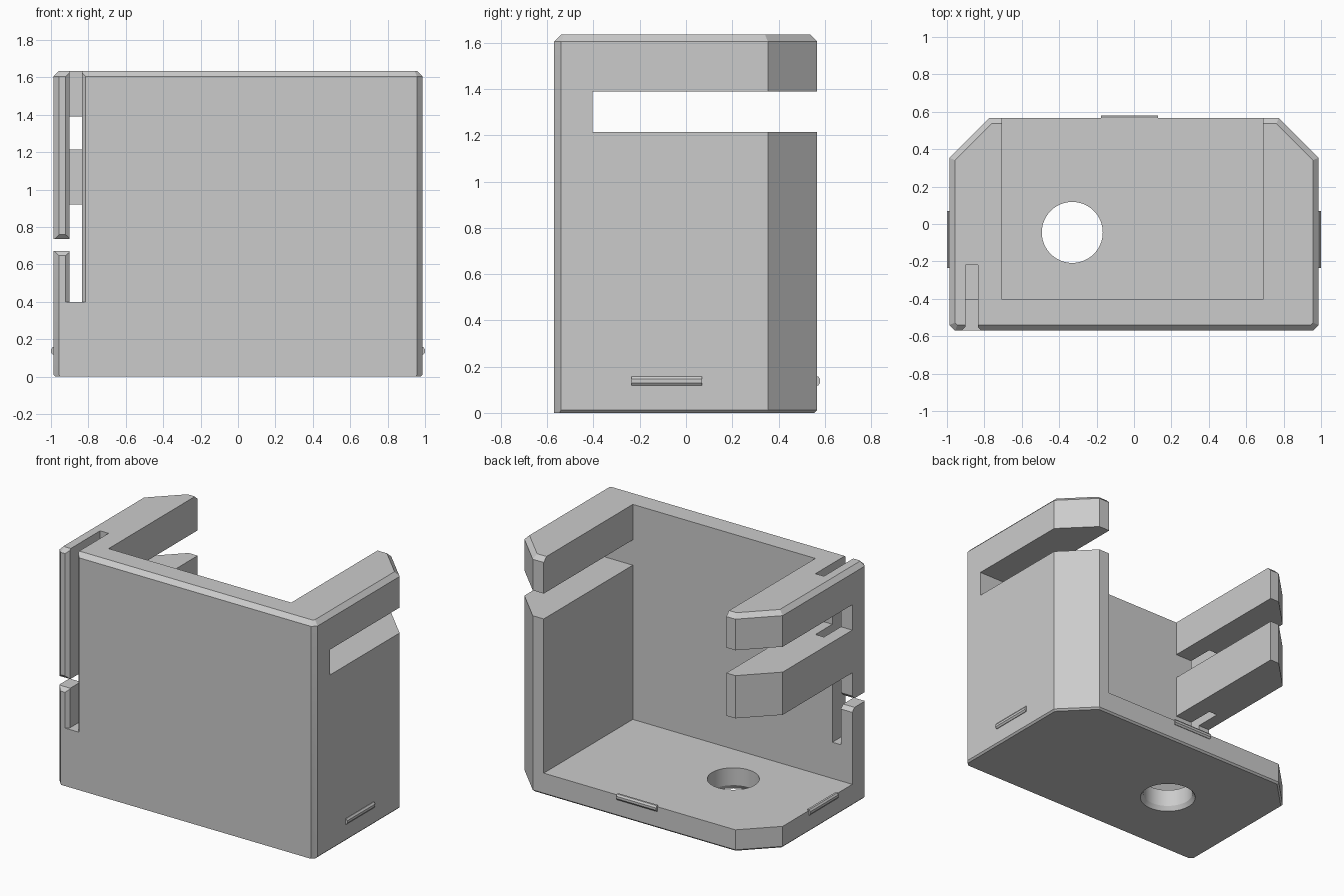
import bpy
import bmesh
import math
from mathutils import Vector

cube = bpy.data.objects.get("Cube")
if cube:
    bpy.data.objects.remove(cube, do_unlink=True)

grey = bpy.data.materials.new("plain grey")
grey.use_nodes = True
colour = (0.6, 0.6, 0.6, 1)
grey.diffuse_color = colour
grey.node_tree.nodes["Principled BSDF"].inputs["Base Color"].default_value = colour

HALF_W, FRONT, BACK, TOP = 0.987, -0.57, 0.567, 1.635
INNER_Y, FLOOR = -0.405, 0.15


def loft(name, rings):
    """Closed solid from a stack of rings with equal point counts."""
    bm = bmesh.new()
    loops = [[bm.verts.new(p) for p in ring] for ring in rings]
    n = len(loops[0])
    for a, b in zip(loops, loops[1:]):
        for i in range(n):
            j = (i + 1) % n
            bm.faces.new((a[i], a[j], b[j], b[i]))
    bm.faces.new(loops[0][::-1])
    bm.faces.new(loops[-1])
    bmesh.ops.recalc_face_normals(bm, faces=bm.faces)
    mesh = bpy.data.meshes.new(name)
    bm.to_mesh(mesh)
    bm.free()
    mesh.materials.append(grey)
    obj = bpy.data.objects.new(name, mesh)
    bpy.context.collection.objects.link(obj)
    return obj


def prism(name, profile, axis, lo, hi):
    """Extrude a 2D profile along x (0) or z (2)."""
    def place(p, h):
        return (h, p[0], p[1]) if axis == 0 else (p[0], p[1], h)
    return loft(name, [[place(p, h) for p in profile] for h in (lo, hi)])


def box(name, x, y, z):
    return prism(name, [(x[0], y[0]), (x[1], y[0]), (x[1], y[1]), (x[0], y[1])], 2, *z)


def outline(inset, front_inset, z):
    """Body plan: small front chamfers, large back chamfers."""
    w, b, f = HALF_W - inset, BACK - inset, FRONT + front_inset
    small = 0.03 - 0.586 * inset
    large = 0.213 - 0.586 * inset
    half = [(w - small, f), (w, f + small), (w, b - large), (w - large, b)]
    pts = half + [(-x, y) for x, y in reversed(half)]
    return [(x, y, z) for x, y in pts]


def circle(r, z):
    steps = [i * math.tau / 64 for i in range(64)]
    return [(-0.33 + r * math.cos(a), -0.045 + r * math.sin(a), z) for a in steps]


# Chamfered outer block
body = loft("holder_body", [outline(0.012, 0, 0), outline(0, 0, 0.012),
                            outline(0, 0, TOP - 0.03), outline(0.03, 0.03, TOP)])

# Front slot with flared mouth, and the split in its outer lip
slot = [(-0.945, FRONT - 0.02), (-0.795, FRONT - 0.02), (-0.835, FRONT + 0.02),
        (-0.835, -0.22), (-0.9, -0.22), (-0.9, FRONT + 0.02)]
lo, hi, r = 0.672, 0.735, 0.025
split = [(FRONT - 0.02, lo - r - 0.02), (FRONT + r, lo), (INNER_Y - r, lo),
         (INNER_Y + 0.02, lo - r - 0.02), (INNER_Y + 0.02, hi + r + 0.02),
         (INNER_Y - r, hi), (FRONT + r, hi), (FRONT - 0.02, hi + r + 0.02)]

cutters = [
    box("cavity_cutter", (-0.705, 0.69), (INNER_Y, 1), (FLOOR, 2)),
    box("side_slot_cutter", (-1.2, 1.2), (INNER_Y, 1), (1.215, 1.39)),
    box("side_window_cutter", (-1.2, -0.5), (INNER_Y, 1), (FLOOR, 0.92)),
    prism("front_slot_cutter", slot, 2, 0.4, 2),
    prism("lip_split_cutter", split, 0, -1.2, -0.87),
    loft("floor_hole_cutter", [circle(0.188, -0.01), circle(0.163, 0.03), circle(0.163, 0.3)]),
]
for cutter in cutters:
    mod = body.modifiers.new(cutter.name, 'BOOLEAN')
    mod.object = cutter
    mod.operation = 'DIFFERENCE'
    mod.solver = 'EXACT'

# Bake the cuts, then drop the cutters
bpy.context.view_layer.update()
graph = bpy.context.evaluated_depsgraph_get()
baked = bpy.data.meshes.new_from_object(body.evaluated_get(graph))
body.modifiers.clear()
body.data = baked
for cutter in cutters:
    bpy.data.objects.remove(cutter, do_unlink=True)

# Snap ridges around the base
def ridge(name, centre, direction, length):
    d = Vector(direction)
    along = Vector((-d.y, d.x, 0))
    profile = [(-0.01, -0.02), (0.004, -0.02), (0.013, -0.008),
               (0.013, 0.008), (0.004, 0.02), (-0.01, 0.02)]
    rings = [[Vector(centre) + along * s * length / 2 + d * p + Vector((0, 0, q))
              for p, q in profile] for s in (-1, 1)]
    return loft(name, rings)


ridge("left_ridge", (HALF_W, -0.083, 0.138), (1, 0, 0), 0.305)
ridge("right_ridge", (-HALF_W, -0.083, 0.138), (-1, 0, 0), 0.305)
ridge("back_ridge", (-0.025, BACK, 0.138), (0, 1, 0), 0.305)

# Smooth the round hole while keeping the flat edges sharp
bpy.ops.object.select_all(action='DESELECT')
body.select_set(True)
bpy.context.view_layer.objects.active = body
bpy.ops.object.shade_smooth_by_angle(angle=math.radians(20))
